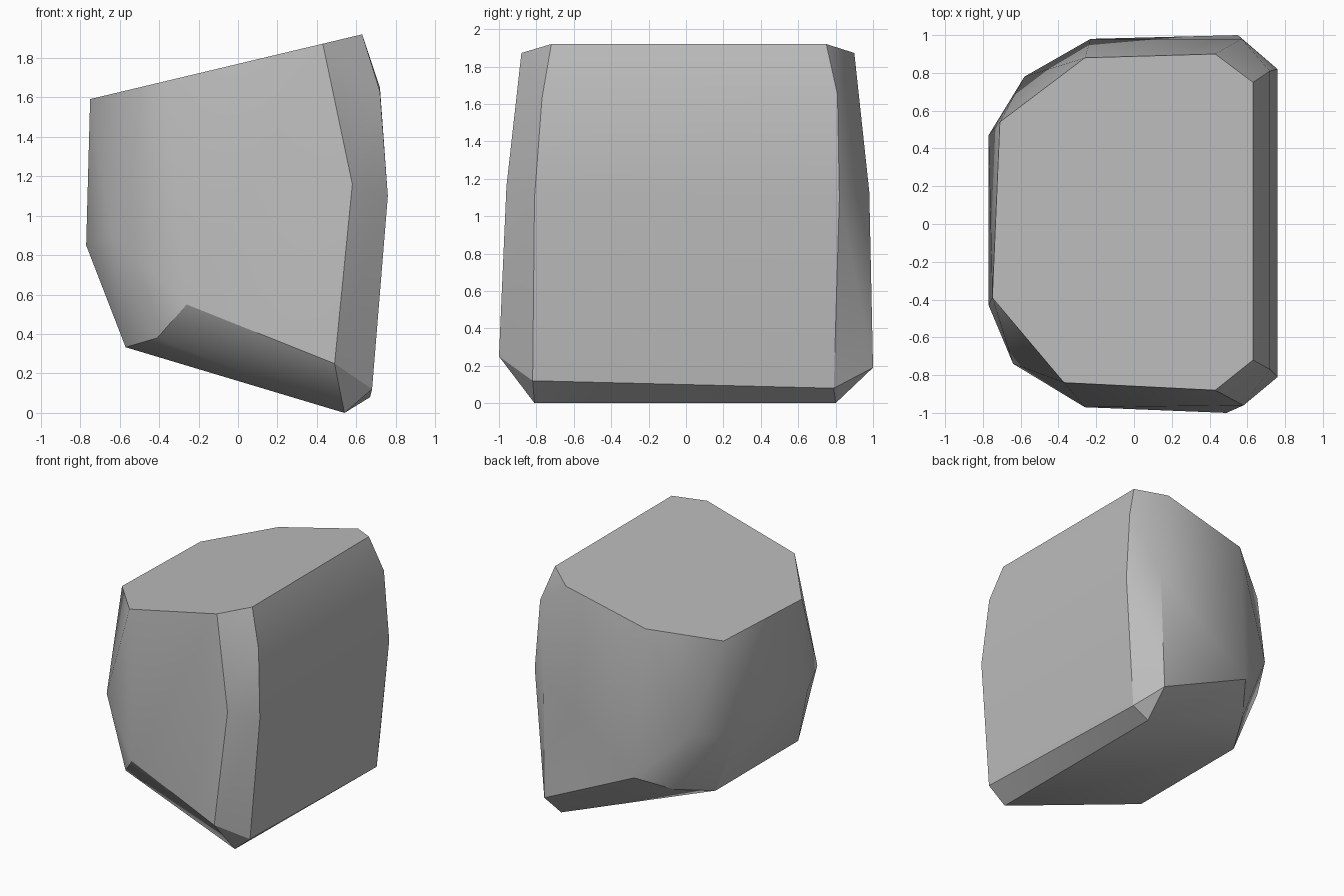
import bpy
import bmesh
import math

# Remove the default cube
default_cube = bpy.data.objects.get("Cube")
if default_cube:
    bpy.data.objects.remove(default_cube, do_unlink=True)


def make_material(name, colour):
    """Plain flat colour for viewport and render."""
    material = bpy.data.materials.new(name)
    material.use_nodes = True
    material.diffuse_color = colour
    material.node_tree.nodes["Principled BSDF"].inputs["Base Color"].default_value = colour
    return material


def top_height(x):
    """Height of the slanted flat top."""
    return 1.77 + 0.238 * x


def base_height(x):
    """Height of the slanted underside."""
    return 0.3 * (0.54 - x)


# Outline of the slanted flat top
top_outline = [(-0.26, 0.88), (0.43, 0.9), (0.63, 0.75), (0.63, -0.72),
               (0.43, -0.88), (-0.37, -0.84), (-0.75, -0.39), (-0.71, 0.54)]

# Outline of the slanted underside
base_outline = [(0.54, 0.8), (0.54, -0.81), (-0.57, -0.6), (-0.57, 0.44)]

# Bulging girdle of the stone, including the bevelled corners
girdle = [
    (0.72, -0.77, 1.63), (0.72, 0.81, 1.65),
    (0.76, -0.81, 1.1), (0.76, 0.82, 1.1),
    (0.58, -0.96, 1.16), (0.57, 0.98, 1.13),
    (-0.64, -0.74, 0.9), (-0.58, 0.78, 0.91),
    (-0.77, -0.43, 0.85), (-0.77, 0.47, 0.85),
]

# Chipped lower edges
lower_chips = [
    (0.68, -0.82, 0.12), (0.67, 0.79, 0.08),
    (0.49, -1, 0.25), (0.55, 1, 0.19),
    (-0.26, -0.97, 0.55), (-0.23, 0.98, 0.55),
    (-0.41, -0.83, 0.38), (-0.41, 0.73, 0.41),
]

# Wrap the outlines into one faceted stone
points = [(x, y, top_height(x)) for x, y in top_outline]
points += [(x, y, base_height(x)) for x, y in base_outline]
points += girdle + lower_chips

bm = bmesh.new()
for point in points:
    bm.verts.new(point)
hull = bmesh.ops.convex_hull(bm, input=bm.verts[:])
loose = [v for v in bm.verts if not v.link_faces]
bmesh.ops.delete(bm, geom=loose, context="VERTS")

# Merge coplanar triangles into clean flat facets
bmesh.ops.dissolve_limit(bm, angle_limit=math.radians(2),
                         verts=bm.verts[:], edges=bm.edges[:])
bmesh.ops.recalc_face_normals(bm, faces=bm.faces[:])

mesh = bpy.data.meshes.new("boulder")
bm.to_mesh(mesh)
bm.free()

boulder = bpy.data.objects.new("boulder", mesh)
bpy.context.collection.objects.link(boulder)
mesh.materials.append(make_material("stone grey", (0.5, 0.5, 0.5, 1.0)))

# Soft shading on shallow bends, crisp main edges
bpy.ops.object.select_all(action="DESELECT")
boulder.select_set(True)
bpy.context.view_layer.objects.active = boulder
bpy.ops.object.shade_smooth_by_angle(angle=math.radians(30))
